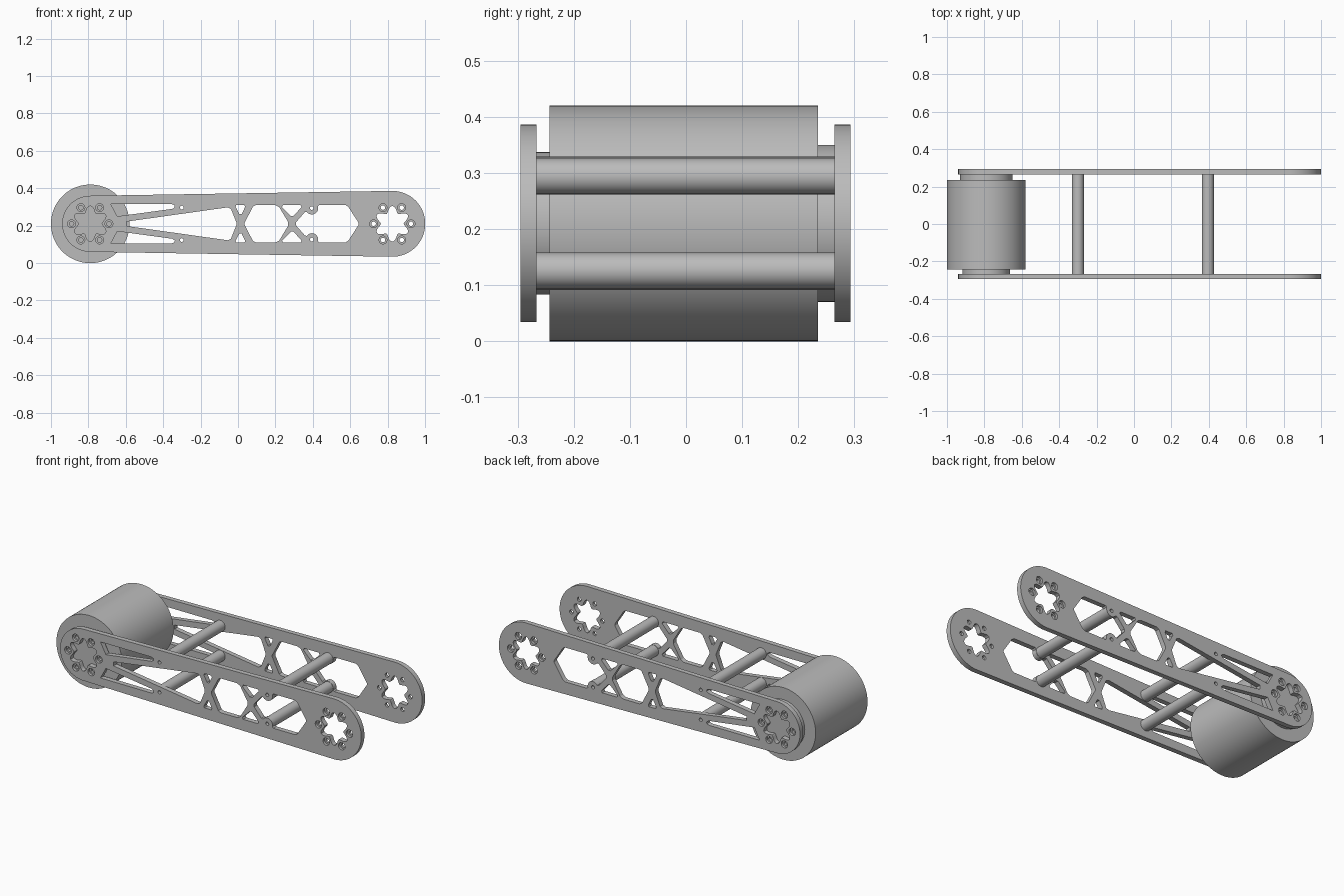
import bpy, bmesh
from math import sin, cos, radians, pi

cube = bpy.data.objects.get("Cube")
if cube:
    bpy.data.objects.remove(cube, do_unlink=True)

gray = bpy.data.materials.new("plain gray")
gray.use_nodes = True
color = (0.5, 0.5, 0.5, 1)
gray.diffuse_color = color
gray.node_tree.nodes["Principled BSDF"].inputs["Base Color"].default_value = color

MID = 0.21            # height of the long axis
MOTOR_X, TIP_X = -0.79, 0.825


def arc(x, z, r, start=0, end=360, n=40):
    steps = n if end - start == 360 else n - 1
    angles = [radians(start + (end - start) * i / steps) for i in range(n)]
    return [(x + r * cos(a), z + r * sin(a)) for a in angles]


def mirrored(half):
    """Close a half outline by reflecting it below the axis."""
    return half + [(x, -z) for x, z in reversed(half)]


def flip(loop):
    return [(x, -z) for x, z in loop]


def extrude(name, loops, y0, y1):
    """Fill nested outlines (first is outer, others are holes) from y0 to y1."""
    curve = bpy.data.curves.new(name, 'CURVE')
    curve.dimensions = '2D'
    curve.fill_mode = 'BOTH'
    curve.extrude = (y1 - y0) / 2
    for loop in loops:
        spline = curve.splines.new('POLY')
        spline.points.add(len(loop) - 1)
        spline.use_cyclic_u = True
        for p, (x, z) in zip(spline.points, loop):
            p.co = (x, z, 0, 1)
    temp = bpy.data.objects.new(name + "_profile", curve)
    bpy.context.collection.objects.link(temp)
    deps = bpy.context.evaluated_depsgraph_get()
    mesh = bpy.data.meshes.new_from_object(temp.evaluated_get(deps))
    bpy.data.objects.remove(temp, do_unlink=True)
    bm = bmesh.new()
    bm.from_mesh(mesh)
    bmesh.ops.remove_doubles(bm, verts=bm.verts, dist=1e-5)
    for v in bm.verts:
        x, z, d = v.co
        v.co = (x, (y0 + y1) / 2 - d, z + MID)
    bmesh.ops.recalc_face_normals(bm, faces=bm.faces)
    bm.to_mesh(mesh)
    bm.free()
    mesh.materials.clear()
    mesh.materials.append(gray)
    obj = bpy.data.objects.new(name, mesh)
    bpy.context.collection.objects.link(obj)
    bpy.ops.object.select_all(action='DESELECT')
    obj.select_set(True)
    bpy.context.view_layer.objects.active = obj
    bpy.ops.object.shade_smooth_by_angle(angle=radians(30))
    return obj


# Plate outline: two round ends joined by tapering edges
outline = arc(MOTOR_X, 0, 0.15, 91, 269) + arc(TIP_X, 0, 0.176, -89, 89)

# Windows above the axis, repeated below it
slot = [(-.68, .105), (-.355, .105), (-.34, .1), (-.338, .09), (-.35, .08), (-.645, .04)]
small_gap = [(-.01, .1), (.035, .1), (.038, .09), (.02, .053), (.007, .053), (-.013, .09)]
wide_gap = [(.24, .1), (.335, .1), (.34, .09), (.297, .042), (.283, .042), (.235, .09)]

# Windows that straddle the axis
wedge = mirrored([(-.595, .012), (-.055, .088), (-.038, .08), (-.008, .005)])
hexagon = mirrored([(.035, .005), (.08, .092), (.095, .1), (.2, .1), (.22, .09), (.268, .01)])
end_window = mirrored([(.31, .008), (.357, .062)] + arc(.395, .084, .034, 215, 375, 10)
                      + [(.435, .1), (.575, .1), (.59, .09), (.645, .005)])

rod_spots = [(x, side * z) for x, z in ((-.3, .087), (.395, .084)) for side in (1, -1)]
bolt_spots = [p for cx in (MOTOR_X, TIP_X) for p in arc(cx, 0, 0.1, n=6)]


def flower(cx):
    pts = []
    for i in range(72):
        a = 2 * pi * i / 72
        r = 0.078 - 0.017 * cos(6 * a)
        pts.append((cx + r * cos(a), r * sin(a)))
    return pts


holes = [wedge, hexagon, end_window, flower(MOTOR_X), flower(TIP_X)]
for w in (slot, small_gap, wide_gap):
    holes += [w, flip(w)]
holes += [arc(x, z, 0.01, n=16) for x, z in rod_spots]
holes += [arc(x, z, 0.021, n=24) for x, z in bolt_spots]

# Side plates, with a stepped seat in every bolt hole
for name, y0, y1, s0, s1 in (("front", -.295, -.266, -.28, -.266),
                             ("back", .265, .293, .265, .279)):
    extrude(name + "_plate", [outline] + holes, y0, y1)
    for i, (x, z) in enumerate(bolt_spots):
        extrude(f"{name}_bolt_seat_{i + 1}",
                [arc(x, z, .021, n=24), arc(x, z, .012, n=24)], s0, s1)

# Hollow spacer rods between the plates
for i, (x, z) in enumerate(rod_spots):
    extrude(f"spacer_rod_{i + 1}", [arc(x, z, .032, n=32), arc(x, z, .01, n=16)], -.266, .265)

# Motor drum with a shallow boss on each side
extrude("motor_drum", [arc(MOTOR_X, 0, .21, n=96)], -.243, .235)
extrude("front_boss", [arc(MOTOR_X, 0, .127, n=64)], -.266, -.243)
extrude("back_boss", [arc(MOTOR_X, 0, .14, n=64)], .235, .265)
